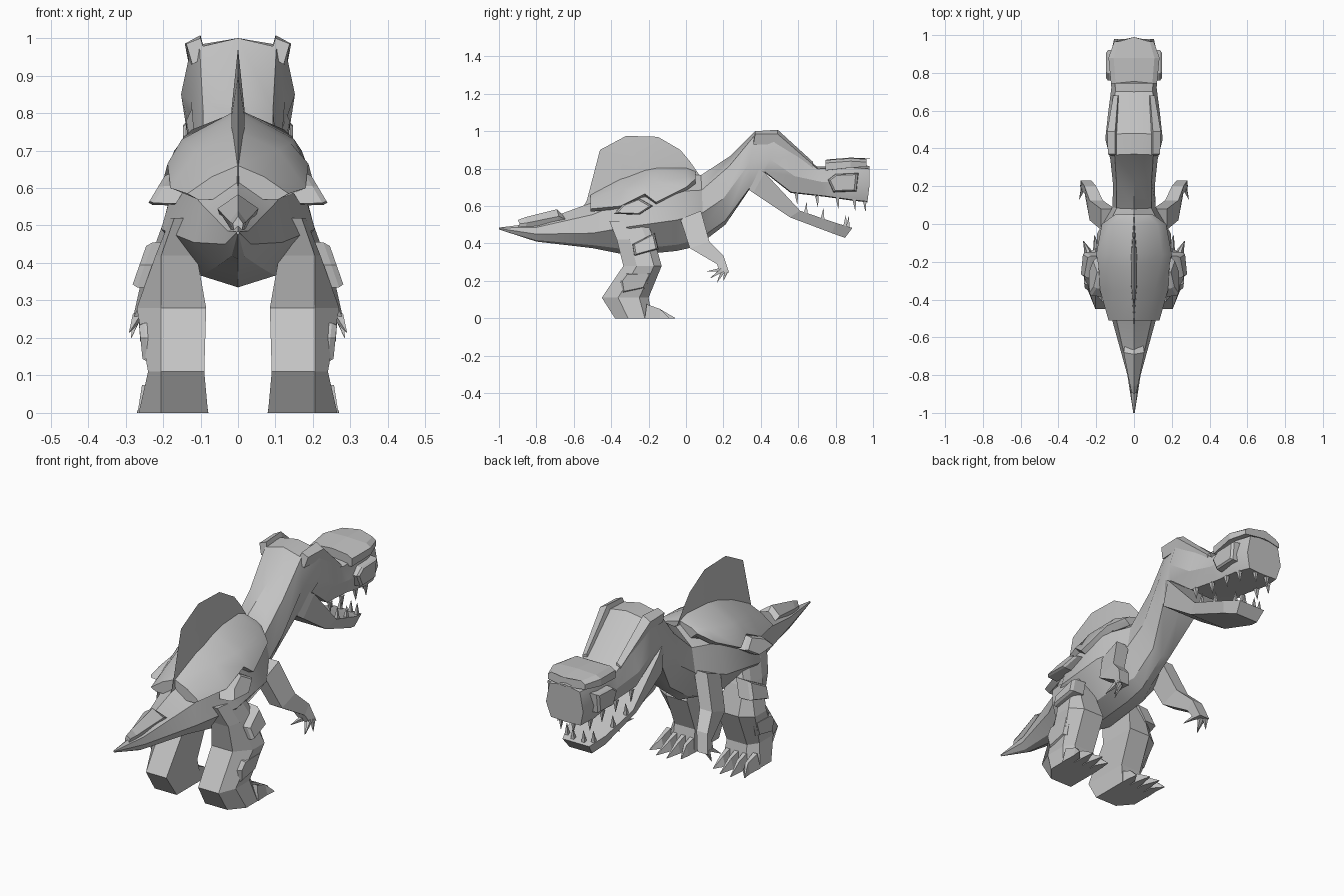
import bpy, bmesh, math
from mathutils import Vector

if "Cube" in bpy.data.objects:
    bpy.data.objects.remove(bpy.data.objects["Cube"])

GREY = bpy.data.materials.new("stone_grey")
GREY.diffuse_color = (0.55, 0.55, 0.55, 1)
GREY.use_nodes = True
GREY.node_tree.nodes["Principled BSDF"].inputs["Base Color"].default_value = GREY.diffuse_color


def loft(name, rings, smooth=None):
    """Skin a closed solid through rings of equal point count."""
    bm = bmesh.new()
    vs = [[bm.verts.new(p) for p in r] for r in rings]
    n = len(rings[0])
    for a, b in zip(vs, vs[1:]):
        for i in range(n):
            j = (i + 1) % n
            bm.faces.new((a[i], a[j], b[j], b[i]))
    bm.faces.new(vs[0])
    bm.faces.new(vs[-1])
    bmesh.ops.remove_doubles(bm, verts=bm.verts, dist=0.0005)
    bmesh.ops.recalc_face_normals(bm, faces=bm.faces)
    me = bpy.data.meshes.new(name)
    bm.to_mesh(me)
    bm.free()
    me.materials.append(GREY)
    ob = bpy.data.objects.new(name, me)
    bpy.context.collection.objects.link(ob)
    if smooth:
        bpy.ops.object.select_all(action='DESELECT')
        ob.select_set(True)
        bpy.context.view_layer.objects.active = ob
        bpy.ops.object.shade_smooth_by_angle(angle=math.radians(smooth))
    return ob


def pair(name, rings, smooth=None):
    """Build the same loft on both sides."""
    for side, s in (("right", 1), ("left", -1)):
        loft(f"{name}_{side}", [[(s * x, y, z) for x, y, z in r] for r in rings], smooth)


def full(half):
    """Mirror a half outline that starts and ends on the middle plane."""
    return half + [(-x, y, z) for x, y, z in reversed(half[1:-1])]


def spike(name, base, tip, r):
    """Four-sided claw or tooth."""
    c, t = Vector(base), Vector(tip)
    d = (t - c).normalized()
    u = d.orthogonal().normalized()
    v = d.cross(u)
    pair(name, [[c + u * r, c + v * r, c - u * r, c - v * r],
                [t + (u * a + v * b) * 0.001 for a, b in ((1, 0), (0, 1), (-1, 0), (0, -1))]])


def plate(name, poly, x0, slope, thick):
    """Raised side plate from a (y, z) outline, leaning with height."""
    cy = sum(p[0] for p in poly) / len(poly)
    cz = sum(p[1] for p in poly) / len(poly)

    def ring(dx, k):
        return [(x0 + dx + slope * (z - cz) * k, cy + (y - cy) * k, cz + (z - cz) * k) for y, z in poly]
    pair(name, [ring(-0.04, 1.05), ring(thick * 0.6, 1), ring(thick, 0.85)])


# Tail, trunk, neck and upper head: bottom y z, side y z, top y z, half width, shape
BODY, NECK, HEAD = (0.48, 0.2, 0.8, 0.6), (0.5, 0.15, 0.85, 0.75), (0.8, 0.05, 0.82, 0.86)
sections = [
    (-1, .475, -1, .48, -1, .485, .004, BODY),
    (-.8, .41, -.8, .45, -.8, .51, .035, BODY),
    (-.5, .375, -.5, .455, -.5, .62, .118, BODY),
    (-.3, .335, -.3, .49, -.3, .73, .205, BODY),
    (-.05, .36, -.05, .525, -.05, .78, .195, BODY),
    (.06, .385, .09, .565, .08, .765, .115, BODY),
    (.21, .5, .2, .64, .24, .87, .11, NECK),
    (.34, .69, .34, .83, .37, 1.0, .125, HEAD),
    (.42, .78, .45, .85, .48, 1.0, .152, HEAD),
    (.56, .67, .58, .76, .6, .9, .138, HEAD),
    (.74, .65, .72, .73, .7, .81, .12, HEAD),
    (.88, .63, .88, .72, .88, .82, .128, HEAD),
    (.97, .62, .98, .7, .98, .815, .105, HEAD)]
rings = []
for yb, zb, ys, zs, yt, zt, w, (bw, bh, tw, th) in sections:
    rings.append(full([
        (0, yb, zb),
        (bw * w, yb + (ys - yb) * bh, zb + (zs - zb) * bh),
        (w, ys, zs),
        (tw * w, ys + (yt - ys) * th, zs + (zt - zs) * th),
        (0, yt, zt)]))
loft("body", rings, 30)

# Lower jaw
jaw = [(.34, .685, .34, .83, .115), (.36, .67, .42, .78, .138),
       (.555, .54, .61, .575, .128), (.78, .455, .80, .51, .105), (.85, .43, .89, .483, .075)]
loft("lower_jaw", [[(-w * .85, yb, zb), (w * .85, yb, zb), (w, yt, zt), (-w, yt, zt)]
                   for yb, zb, yt, zt, w in jaw])

# Teeth
for y, z, x in ((.59, .67, .105), (.7, .655, .095), (.81, .645, .095), (.9, .635, .09), (.955, .63, .035)):
    spike("upper_tooth", (x, y, z), (x, y + .005, z - .06), .014)
for y, z, x in ((.64, .56, .11), (.73, .53, .1), (.85, .49, .075), (.865, .485, .03)):
    spike("lower_tooth", (x, y, z), (x, y + .005, z + .06), .014)

# Brow slab over the snout
loft("brow", [full([(0, y + b, z0), (w, y, z0), (w, y, z1 - .015), (w * .8, y, z1), (0, y + b, z1 + .004)])
              for y, b, w, z0, z1 in ((.745, .01, .122, .79, .845), (.88, 0, .135, .805, .855),
                                     (.965, .025, .105, .81, .85))])

# Eye plates, crests and flank knobs
plate("eye_plate", [(.76, .74), (.8, .77), (.92, .775), (.91, .68), (.79, .675)], .125, 0, .022)
pair("crest", [[(.085, .36, .95), (.1, .37, 1.0), (.138, .37, .985), (.122, .36, .93)],
               [(.085, .49, .95), (.1, .49, 1.008), (.142, .49, .985), (.13, .49, .93)],
               [(.075, .68, .79), (.085, .68, .835), (.11, .68, .82), (.1, .68, .79)]])
plate("flank_knob", [(-.38, .56), (-.34, .605), (-.25, .64), (-.18, .6), (-.25, .555)], .185, -.6, .035)

# Armour shell over the back: y, ridge z, middle x z, edge x z
shell = []
for y, zt, xm, zm, xe, ze in ((-.51, .66, .07, .63, .135, .585), (-.35, .75, .11, .70, .18, .6),
                              (-.22, .80, .14, .72, .188, .665), (-.16, .81, .15, .73, .2, .62),
                              (0, .805, .125, .755, .17, .70), (.05, .785, .07, .765, .1, .745)):
    shell.append(full([(0, y, zt), (xm, y, zm), (xe, y, ze), (xe * .8, y, ze - .015),
                       (xm * .75, y, zm - .06), (0, y, zt - .07)]))
loft("back_shell", shell, 35)

# Sail: thin lens tapering to its rim
rim = [(-.57, .56), (-.53, .63), (-.46, .9), (-.32, .975), (-.15, .97), (-.03, .9), (.02, .84),
       (.09, .74), (-.05, .7), (-.3, .65)]
mid = (-.24, .76)
loft("sail", [[(x, mid[0] + (y - mid[0]) * k, mid[1] + (z - mid[1]) * k) for y, z in rim]
              for x, k in ((-.017, .25), (0, 1), (.017, .25))], 35)

# Tail plate
loft("tail_plate", [full([(0, y, zt), (w, y + .01, zs), (w * .6, y, zs - .03), (0, y, zs - .04)])
                    for y, zt, w, zs in ((-.9, .525, .014, .505), (-.86, .54, .022, .51),
                                        (-.69, .583, .055, .545), (-.655, .55, .05, .53))])

# Hind legs: z, rear y, front y, inner x, outer x
leg = []
for z, y0, y1, xi, xo in ((0, -.38, -.18, .08, .265), (.11, -.45, -.2, .09, .24),
                          (.28, -.335, -.13, .085, .27), (.42, -.37, -.17, .11, .22),
                          (.52, -.41, -.21, .14, .18)):
    xm = min(.205, xo - .01)
    d = y1 - y0
    leg.append([(xi, y0, z), (xm, y0, z), (xo, y0 + .35 * d, z), (xo, y0 + .8 * d, z),
                (xm, y1, z), (xi, y1, z)])
pair("hind_leg", leg)

# Toes
for i in range(4):
    x = .103 + i * .047
    tx, ty = x + (i - 1) * .012, (-.09, -.06, -.06, -.09)[i]
    pair("toe", [[(x - .024, -.22, 0), (x + .024, -.22, 0), (x + .012, -.21, .075), (x - .012, -.21, .075)],
                 [(x - .02, -.14, 0), (x + .02, -.14, 0), (x + .008, -.14, .05), (x - .008, -.14, .05)],
                 [(tx - .002, ty, 0), (tx + .002, ty, 0), (tx + .001, ty, .003), (tx - .001, ty, .003)]])

# Leg plates
plate("thigh_plate", [(-.285, .395), (-.17, .455), (-.15, .37), (-.275, .335)], .23, -.35, .035)
plate("shin_plate", [(-.35, .2), (-.32, .24), (-.18, .245), (-.22, .16), (-.34, .135)], .225, .1, .035)

# Arms: rear y z, front y z, inner x, outer x
arm = []
for ya, za, yb, zb, xi, xo in ((-.03, .53, .08, .575, .1, .175), (.02, .375, .125, .41, .165, .235),
                               (.165, .29, .2, .335, .2, .262), (.18, .25, .23, .245, .225, .282)):
    arm.append([(xi, ya, za), (xo, ya, za), (xo, yb, zb), (xi, yb, zb)])
pair("arm", arm)
for base, tip in (((.235, .19, .26), (.22, .11, .25)), ((.27, .19, .255), (.29, .13, .215)),
                  ((.255, .2, .255), (.26, .165, .19)), ((.27, .215, .255), (.285, .2, .2))):
    spike("hand_claw", base, tip, .015)
